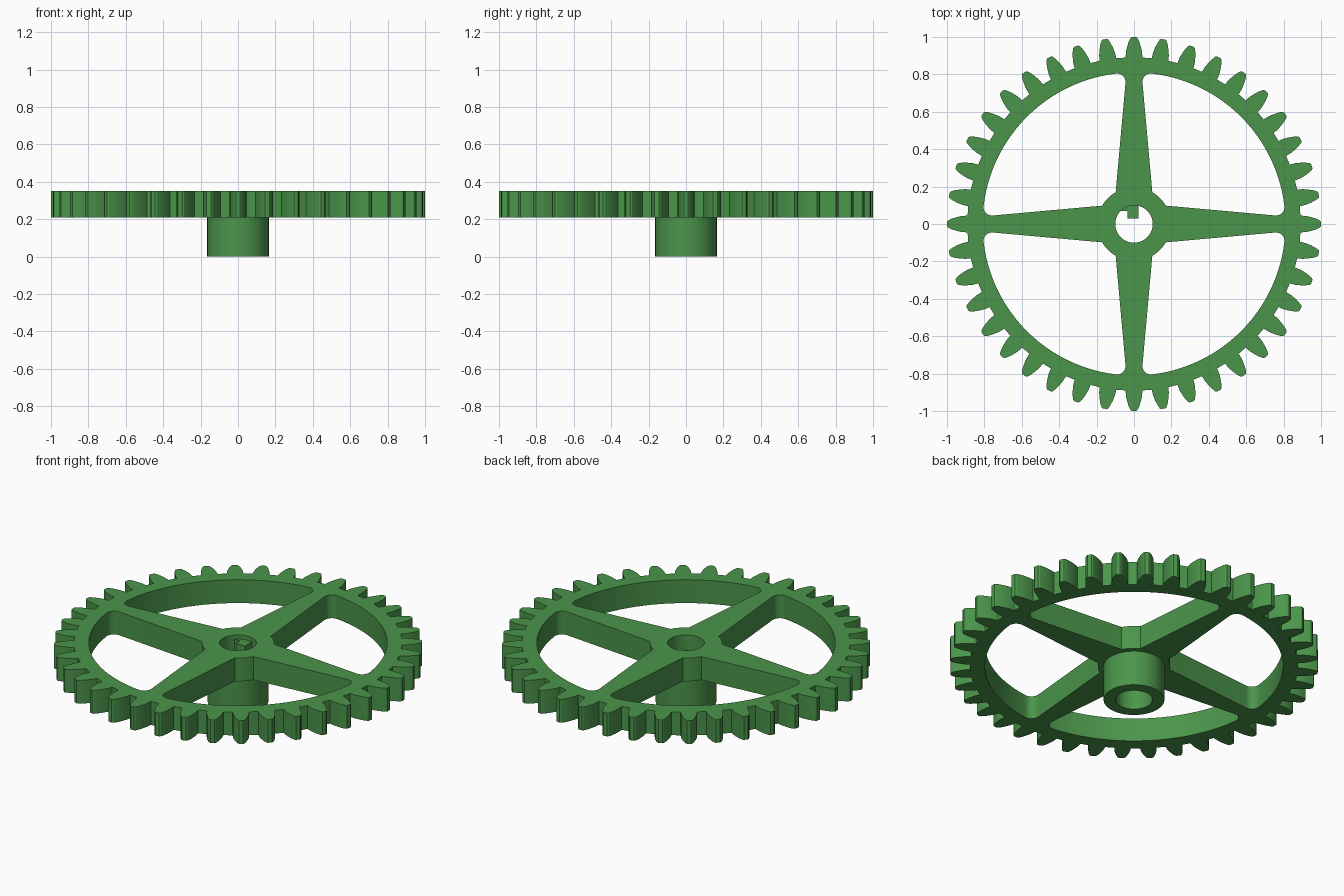
import bpy
import math
from mathutils import Vector

if "Cube" in bpy.data.objects:
    bpy.data.objects.remove(bpy.data.objects["Cube"])

TEETH = 40
PLATE_BOTTOM, PLATE_TOP = 0.21, 0.35
BORE = 0.10

green = bpy.data.materials.new("green")
green.diffuse_color = (0.07, 0.30, 0.07, 1.0)
green.use_nodes = True
green.node_tree.nodes["Principled BSDF"].inputs["Base Color"].default_value = green.diffuse_color


def arc(r, a0, a1, n, centre=(0, 0)):
    """Points on an arc, angles in radians."""
    return [(centre[0] + r * math.cos(a0 + (a1 - a0) * i / n),
             centre[1] + r * math.sin(a0 + (a1 - a0) * i / n)) for i in range(n + 1)]


def circle(r, n=64):
    return arc(r, 0, math.tau, n)[:-1]


def turn(points, a):
    c, s = math.cos(a), math.sin(a)
    return [(x * c - y * s, x * s + y * c) for x, y in points]


def extrude(name, loops, z0, z1):
    """Solid from an outline with holes, extruded from z0 to z1."""
    curve = bpy.data.curves.new(name, 'CURVE')
    curve.dimensions = '2D'
    curve.fill_mode = 'BOTH'
    curve.extrude = (z1 - z0) / 2
    for pts in loops:
        spline = curve.splines.new('POLY')
        spline.points.add(len(pts) - 1)
        for p, (x, y) in zip(spline.points, pts):
            p.co = (x, y, 0, 1)
        spline.use_cyclic_u = True
    ob = bpy.data.objects.new(name, curve)
    bpy.context.collection.objects.link(ob)
    ob.location.z = (z0 + z1) / 2
    bpy.ops.object.select_all(action='DESELECT')
    ob.select_set(True)
    bpy.context.view_layer.objects.active = ob
    bpy.ops.object.convert(target='MESH')
    ob = bpy.context.object
    ob.data.materials.clear()
    ob.data.materials.append(green)
    bpy.ops.object.mode_set(mode='EDIT')
    bpy.ops.mesh.select_all(action='SELECT')
    bpy.ops.mesh.remove_doubles(threshold=0.0001)
    bpy.ops.mesh.normals_make_consistent(inside=False)
    bpy.ops.object.mode_set(mode='OBJECT')
    bpy.ops.object.shade_smooth_by_angle(angle=math.radians(22))
    return ob


# Toothed outline: one bulged tooth (radius, half width) repeated round the rim
flank = [(0.89, 0.045), (0.92, 0.043), (0.95, 0.036), (0.975, 0.028), (0.994, 0.019), (1.0, 0.011)]
tooth = [(r, -w) for r, w in flank] + [(r, w) for r, w in reversed(flank)]
outline = []
for i in range(TEETH):
    outline += turn(tooth, math.tau * i / TEETH)

# Window between two tapered spokes, with rounded outer corners
RIM, FILLET = 0.81, 0.045
start, end = Vector((0.17, 0.098)), Vector((0.76, 0.045))
along = (end - start).normalized()
normal = Vector((-along.y, along.x))
# fillet centre lies FILLET off the spoke edge and RIM - FILLET from the axis
base = start + normal * FILLET
b = base.dot(along)
t = -b + math.sqrt(b * b - base.length_squared + (RIM - FILLET) ** 2)
centre = base + along * t
a_spoke = math.atan2(-normal.y, -normal.x)
a_rim = math.atan2(centre.y, centre.x)
if a_spoke > a_rim:
    a_spoke -= math.tau
corner = arc(FILLET, a_spoke, a_rim, 8, centre)
mirrored = [(y, x) for x, y in reversed(corner)]
hub_a = math.atan2(start.y, start.x)
window = (corner
          + arc(RIM, a_rim, math.pi / 2 - a_rim, 24)[1:-1]
          + mirrored
          + arc(start.length, math.pi / 2 - hub_a, hub_a, 8))
windows = [turn(window, k * math.pi / 2) for k in range(4)]

# Gear wheel: teeth, rim, spokes and bored centre
extrude("gear_wheel", [outline, circle(BORE)] + windows, PLATE_BOTTOM, PLATE_TOP)

# Hub sleeve below the wheel
extrude("hub_sleeve", [circle(0.165), circle(BORE)], 0.0, PLATE_BOTTOM)

# Key tab with a small ledge inside the bore
key = [(-0.071, 0.07), (-0.035, 0.07), (-0.035, 0.03), (0.025, 0.03)]
key += arc(BORE + 0.001, math.atan2(0.097, 0.025), math.atan2(0.07, -0.071), 8)
extrude("shaft_key", [key], PLATE_BOTTOM, 0.325)
